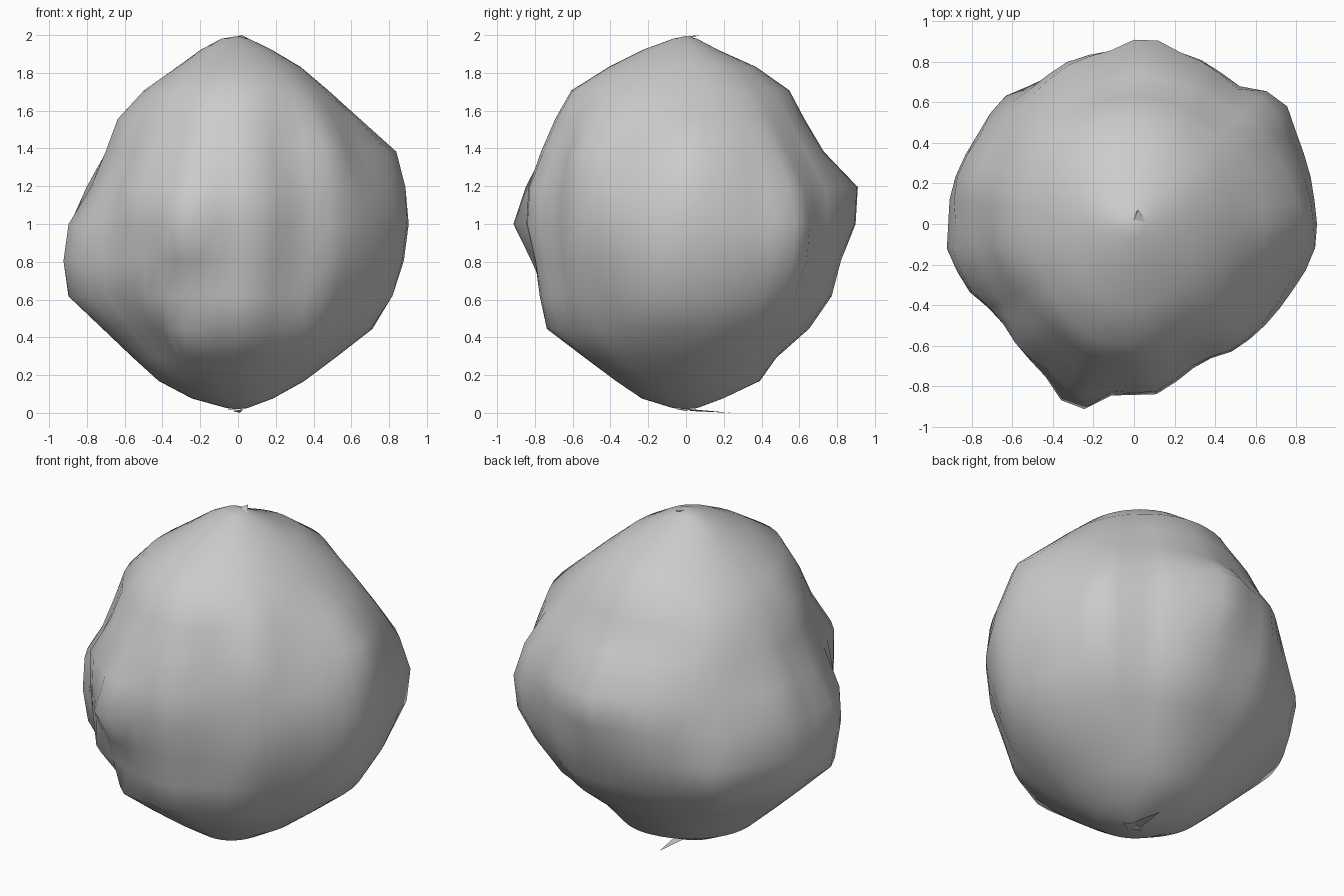
import bpy, bmesh
from math import sin, cos, pi, exp, degrees
from mathutils import Vector

RINGS, SEGS = 16, 48

# Side profiles: radius on each latitude ring, bottom to top, for +x, +y, -x, -y
SIDES = [
    [.05, .19, .36, .53, .73, .83, .89, .91, .88, .79, .66, .49, .34, .18, .06],
    [.06, .20, .40, .49, .66, .78, .85, .88, .88, .74, .64, .56, .38, .17, .06],
    [.06, .25, .43, .57, .73, .89, .91, .89, .79, .71, .65, .51, .33, .20, .09],
    [.07, .24, .38, .55, .72, .77, .83, .88, .86, .76, .69, .62, .42, .23, .07],
]
# Outline seen from above: angle in degrees, radius
OUTLINE = [(0, .91), (28, .94), (40, .96), (54, .86), (62, .89), (72, .90), (79, .87),
           (85, .91), (97, .88), (111, .89), (126, .86), (142, .88), (155, .91),
           (167, .92), (180, .90), (188, .93), (205, .885), (213, .82), (227, .86),
           (239, .88), (252, .95), (263, .86), (279, .87), (290, .79), (300, .78),
           (308, .81), (326, .845), (343, .87), (360, .91)]
# Local lumps and dents: angle, height, amount, spread
LUMPS = [(270, 1.47, .05, .2), (291, 1.35, -.05, .13), (310, 1.45, .08, .17),
         (272, .55, .05, .15), (222, .42, -.08, .2), (322, .5, -.06, .16),
         (330, 1.45, -.06, .15), (350, .95, .04, .18), (350, .65, .04, .12),
         (0, 1.37, .10, .15), (18, 1.45, .03, .14), (28, 1.2, -.04, .14),
         (42, .88, .05, .16), (252, 1.0, .05, .15), (248, .65, -.06, .14),
         (245, .36, .06, .14), (85, 1.12, .07, .15), (90, .75, -.03, .16),
         (135, 1.5, .06, .2), (136, .7, .08, .16), (168, 1.2, .05, .15),
         (195, 1.25, -.05, .15), (225, 1.25, .09, .17), (226, .88, -.04, .14),
         (228, .65, .05, .13), (305, .8, .05, .16), (75, .5, .04, .16),
         (40, .5, .03, .15), (180, .7, .03, .18), (270, .4, .03, .14)]


def outline(deg):
    for (a, ra), (b, rb) in zip(OUTLINE, OUTLINE[1:]):
        if a <= deg <= b:
            return ra + (rb - ra) * (deg - a) / (b - a)


def side(angle, ring):
    q = angle / (pi / 2)
    i, f = int(q) % 4, q % 1
    f = f * f * (3 - 2 * f)
    return SIDES[i][ring] * (1 - f) + SIDES[(i + 1) % 4][ring] * f


def point(ring, seg):
    a = 2 * pi * seg / SEGS
    z = 1 - cos(pi * (ring + 1) / RINGS)
    ratio = outline(degrees(a)) / side(a, 7)
    r = side(a, ring) * .975 * (1 + exp(-((z - 1) / .5) ** 2) * (ratio - 1))
    p = Vector((r * cos(a), r * sin(a), z))
    for deg, lz, amount, spread in LUMPS:
        b = deg * pi / 180
        lr = .93 * max(.1, 1 - (lz - 1) ** 2) ** .5
        c = Vector((lr * cos(b), lr * sin(b), lz))
        r += amount * exp(-(p - c).length_squared / spread ** 2)
    return (r * cos(a), r * sin(a), max(z, .025))


def finish(name, bm):
    me = bpy.data.meshes.new(name)
    bm.to_mesh(me)
    bm.free()
    for poly in me.polygons:
        poly.use_smooth = True
    ob = bpy.data.objects.new(name, me)
    bpy.context.collection.objects.link(ob)
    return ob


# Lumpy boulder: latitude rings closed with a fan at each pole
bm = bmesh.new()
grid = [[bm.verts.new(point(i, j)) for j in range(SEGS)] for i in range(RINGS - 1)]
low, high = bm.verts.new((0, 0, .02)), bm.verts.new((0, 0, 1.995))
for j in range(SEGS):
    k = (j + 1) % SEGS
    bm.faces.new((low, grid[0][k], grid[0][j]))
    bm.faces.new((high, grid[-1][j], grid[-1][k]))
    for lo, up in zip(grid, grid[1:]):
        bm.faces.new((lo[j], lo[k], up[k], up[j]))
bmesh.ops.recalc_face_normals(bm, faces=bm.faces)
finish("boulder", bm)


# Pinched slivers at the two poles
def slivers(name, triangles):
    bm = bmesh.new()
    for tri in triangles:
        bm.faces.new([bm.verts.new(p) for p in tri])
    finish(name, bm)


slivers("bottom_slivers", [
    ((-.03, .02, .01), (.03, .02, .02), (.01, .24, 0)),
    ((0, -.05, .02), (0, .03, .02), (.08, 0, .01)),
    ((0, -.04, .02), (-.06, -.01, .015), (0, .03, .03))])
slivers("top_slivers", [
    ((-.03, .0, 1.98), (.0, .02, 1.995), (.02, .07, 2.0)),
    ((.0, .02, 1.995), (.06, .01, 1.98), (.02, .07, 2.0))])
